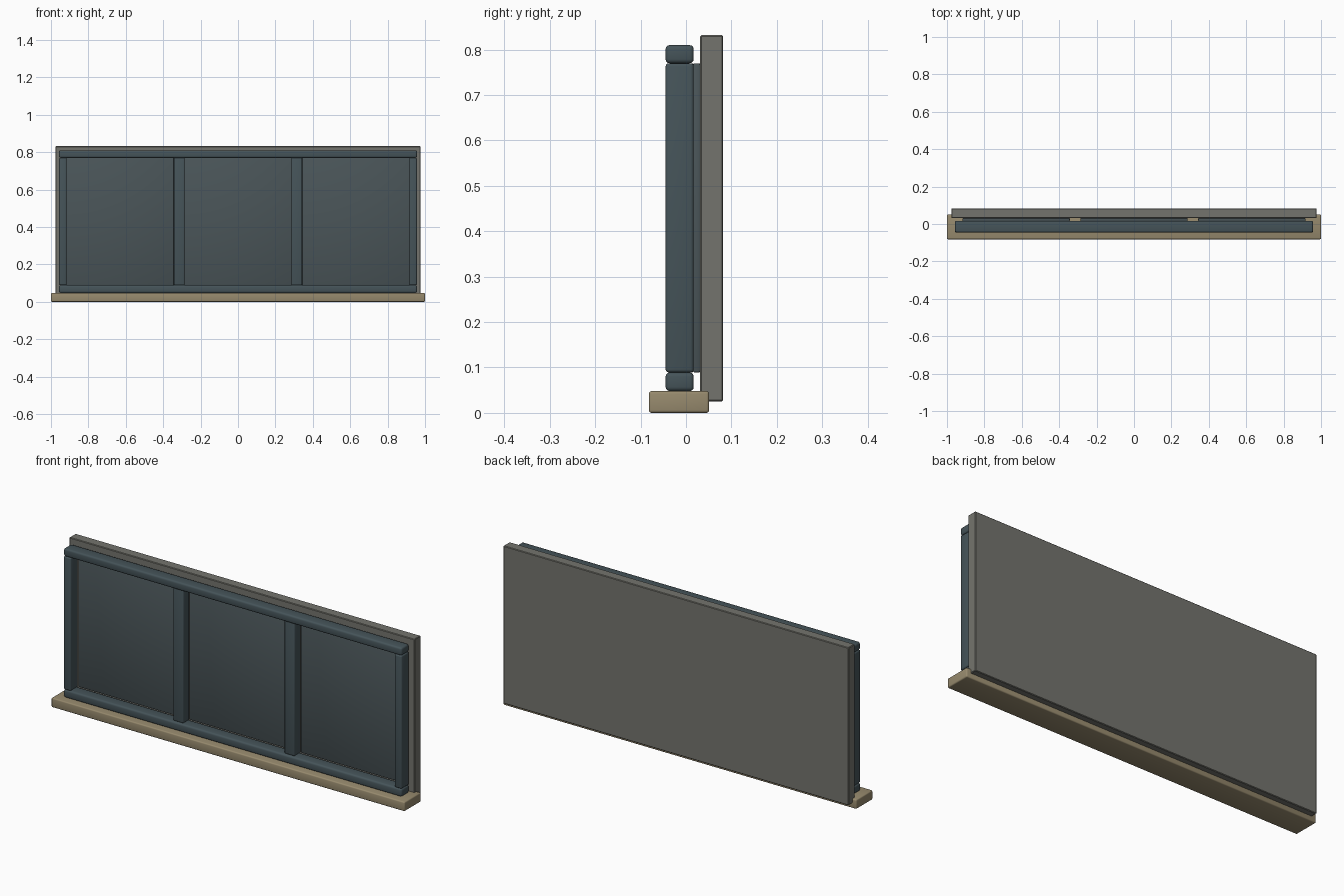
import bpy
import math

if "Cube" in bpy.data.objects:
    bpy.data.objects.remove(bpy.data.objects["Cube"])


def material(name, rgb):
    m = bpy.data.materials.new(name)
    m.diffuse_color = (*rgb, 1.0)
    m.use_nodes = True
    m.node_tree.nodes["Principled BSDF"].inputs["Base Color"].default_value = m.diffuse_color
    return m


FRAME = material("slate frame", (0.060, 0.088, 0.100))
PANE = material("dark glass", (0.068, 0.090, 0.098))
WALL = material("grey backing", (0.175, 0.175, 0.155))
SILL = material("tan sill", (0.310, 0.255, 0.155))


def box(name, x, y, z, mat, bevel, segments=3):
    """Bevelled box spanning the given (min, max) ranges."""
    spans = (x, y, z)
    bpy.ops.mesh.primitive_cube_add(size=1, location=[(a + b) / 2 for a, b in spans])
    ob = bpy.context.object
    ob.name = name
    ob.scale = [b - a for a, b in spans]
    bpy.ops.object.transform_apply(location=False, rotation=False, scale=True)
    ob.data.materials.append(mat)
    mod = ob.modifiers.new("rounded edges", 'BEVEL')
    mod.width = bevel
    mod.segments = segments
    bpy.ops.object.modifier_apply(modifier=mod.name)
    bpy.ops.object.shade_smooth_by_angle(angle=math.radians(35))
    return ob


HALF = 0.957            # half width of the frame
FRONT, BACK = -0.045, 0.017
Z0, Z1, Z2, Z3 = 0.048, 0.089, 0.770, 0.810

# Backing panel and sill
box("backing_panel", (-0.977, 0.977), (0.031, 0.082), (0.025, 0.832), WALL, 0.003, 1)
box("sill", (-1, 1), (-0.082, 0.051), (0, Z0), SILL, 0.006)

# Top and bottom rails
box("bottom_rail", (-HALF, HALF), (FRONT, BACK), (Z0, Z1), FRAME, 0.009)
box("top_rail", (-HALF, HALF), (FRONT, BACK), (Z2, Z3), FRAME, 0.009)

# Side stiles and inner mullions
for side, s in (("left", -1), ("right", 1)):
    box(side + "_stile", sorted((s * HALF, s * 0.916)), (FRONT, BACK), (Z1, Z2), FRAME, 0.007)
    box(side + "_mullion", sorted((s * 0.343, s * 0.286)), (-0.034, BACK), (Z1, Z2), FRAME, 0.005)

# Three panes with gaps behind the mullions
for name, cx in (("left", -0.63), ("middle", 0), ("right", 0.63)):
    box(name + "_pane", (cx - 0.287, cx + 0.287), (BACK - 0.001, 0.0312), (Z1, Z2), PANE, 0.003, 2)
